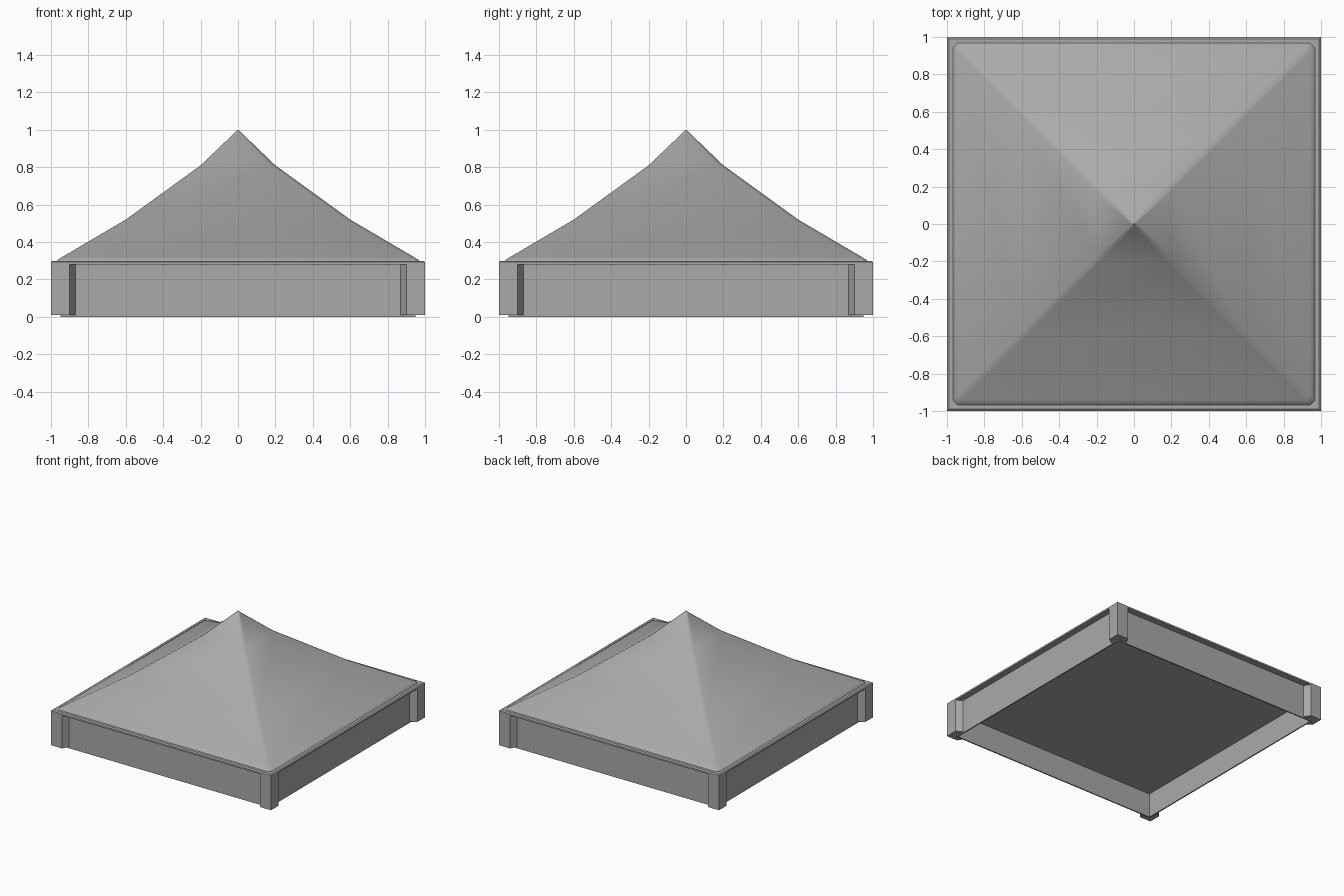
import bpy, bmesh
from math import radians, pi
from mathutils import Matrix

cube = bpy.data.objects.get("Cube")
if cube:
    bpy.data.objects.remove(cube, do_unlink=True)

grey = bpy.data.materials.new("plain_grey")
grey.use_nodes = True
colour = (0.4, 0.4, 0.4, 1)
grey.diffuse_color = colour
grey.node_tree.nodes["Principled BSDF"].inputs["Base Color"].default_value = colour


def finish(bm, name, smooth_angle=None):
    bmesh.ops.recalc_face_normals(bm, faces=bm.faces)
    mesh = bpy.data.meshes.new(name)
    bm.to_mesh(mesh)
    bm.free()
    mesh.materials.append(grey)
    obj = bpy.data.objects.new(name, mesh)
    bpy.context.collection.objects.link(obj)
    if smooth_angle:
        bpy.ops.object.select_all(action='DESELECT')
        obj.select_set(True)
        bpy.context.view_layer.objects.active = obj
        bpy.ops.object.shade_smooth_by_angle(angle=radians(smooth_angle))
    return obj


def square(r, cut):
    """Square outline of half width r, with its corners cut when cut > 0."""
    if not cut:
        return [(r, r), (-r, r), (-r, -r), (r, -r)]
    s = r - cut
    return [(r, s), (s, r), (-s, r), (-r, s), (-r, -s), (-s, -r), (s, -r), (r, -s)]


def loft(name, profile, cut=0, smooth_angle=None):
    """Closed solid through square rings, given as (half width, height)."""
    bm = bmesh.new()
    rings = [[bm.verts.new((x, y, z)) for x, y in square(r, min(cut, r * 0.6))]
             for r, z in profile]
    for a, b in zip(rings, rings[1:]):
        for i in range(len(a)):
            j = (i + 1) % len(a)
            bm.faces.new((a[i], a[j], b[j], b[i]))
    bm.faces.new(rings[0])
    bm.faces.new(rings[-1])
    return finish(bm, name, smooth_angle)


# Swept pyramid roof with softened hips
loft("roof", [(0.97, 0.295), (0.965, 0.305), (0.94, 0.32), (0.6, 0.52),
              (0.2, 0.81), (0.012, 0.99), (0.004, 1.0)], cut=0.025, smooth_angle=40)

# Thin eave slab with a bevelled upper edge
loft("eave_rim", [(1, 0.28), (1, 0.293), (0.99, 0.3)])

# Recessed thin walls, closed inside by a flat ceiling
loft("walls_and_ceiling", [(0.95, 0.28), (0.95, 0), (0.94, 0), (0.94, 0.2)])

# Corner posts wrapped around the outside of the walls, with splayed sides
post_outline = [(1, 1), (0.9, 1), (0.87, 0.95), (0.95, 0.95), (0.95, 0.87), (1, 0.9)]
corners = ["back_left", "back_right", "front_right", "front_left"]
for k, corner in enumerate(corners):
    bm = bmesh.new()
    base = bm.faces.new([bm.verts.new((x, y, 0.01)) for x, y in post_outline])
    top = bmesh.ops.extrude_face_region(bm, geom=[base], use_keep_orig=True)
    moved = [v for v in top["geom"] if isinstance(v, bmesh.types.BMVert)]
    bmesh.ops.translate(bm, verts=moved, vec=(0, 0, 0.27))
    bmesh.ops.rotate(bm, verts=bm.verts, cent=(0, 0, 0),
                     matrix=Matrix.Rotation(k * pi / 2, 3, 'Z'))
    finish(bm, "corner_post_" + corner)
